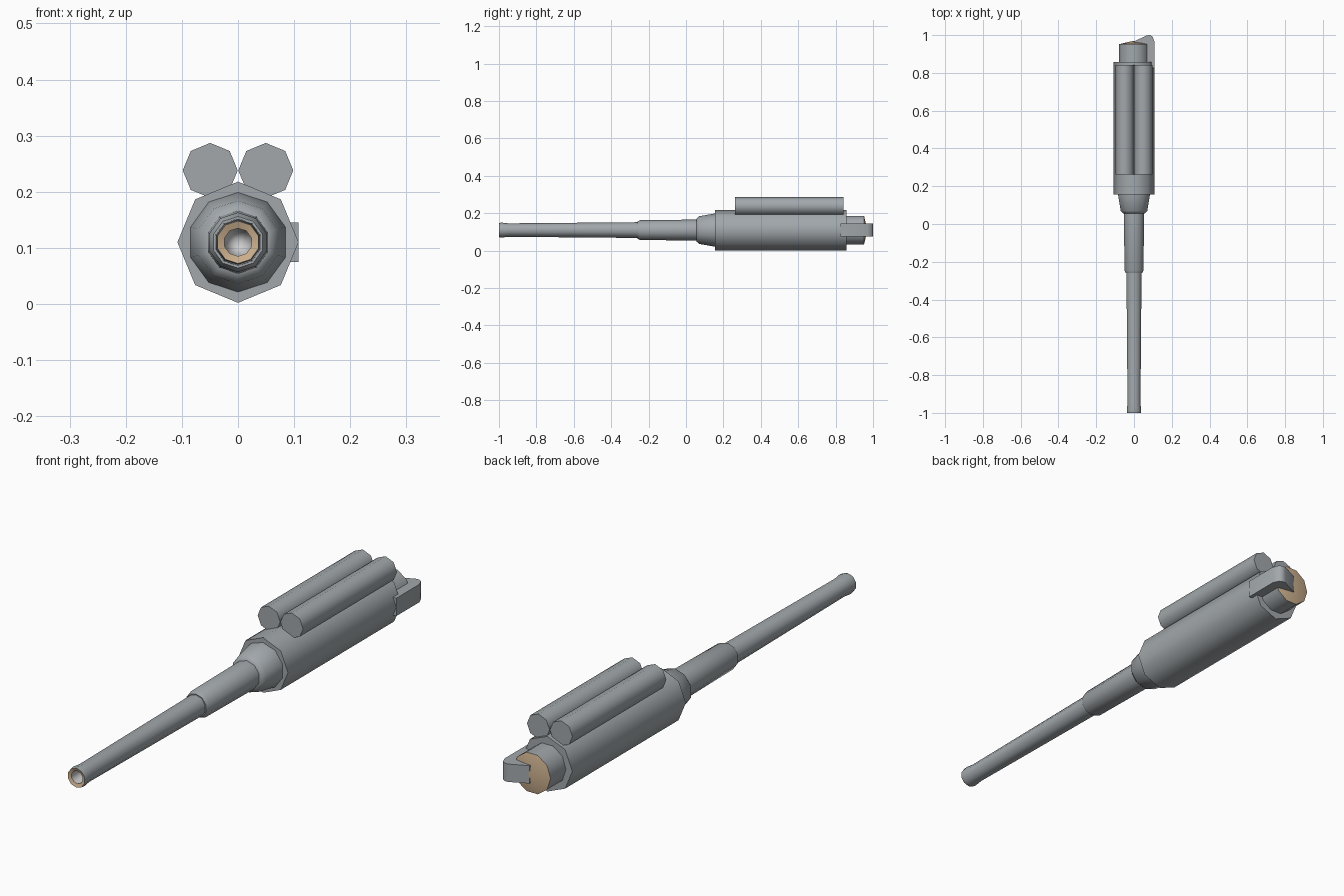
import bpy, bmesh, math

if "Cube" in bpy.data.objects:
    bpy.data.objects.remove(bpy.data.objects["Cube"])

CZ = 0.11  # height of the main axis


def material(name, color):
    m = bpy.data.materials.new(name)
    m.diffuse_color = color
    m.use_nodes = True
    m.node_tree.nodes["Principled BSDF"].inputs["Base Color"].default_value = m.diffuse_color
    return m


BRASS = material("brass", (0.60, 0.43, 0.27, 1))
PALE = material("pale_steel", (0.8, 0.8, 0.8, 1))


def finish(bm, name, angle):
    bmesh.ops.recalc_face_normals(bm, faces=bm.faces)
    me = bpy.data.meshes.new(name)
    bm.to_mesh(me)
    bm.free()
    me.shade_smooth()
    me.set_sharp_from_angle(angle=math.radians(angle))
    ob = bpy.data.objects.new(name, me)
    bpy.context.collection.objects.link(ob)
    return ob


def lathe(name, profile, sides, x=0, z=CZ, start=90, angle=50, mats=(), slots=None):
    """Revolve (y, radius) points around the y axis; radius 0 makes a tip."""
    bm = bmesh.new()
    rings = []
    for y, r in profile:
        n = sides if r > 0 else 1
        a = [math.radians(start) + 2 * math.pi * i / sides for i in range(n)]
        rings.append([bm.verts.new((x + r * math.cos(t), y, z + r * math.sin(t))) for t in a])
    for k, (p, q) in enumerate(zip(rings, rings[1:])):
        for i in range(sides):
            j = (i + 1) % sides
            if len(p) == 1:
                f = bm.faces.new((p[0], q[j], q[i]))
            elif len(q) == 1:
                f = bm.faces.new((p[i], p[j], q[0]))
            else:
                f = bm.faces.new((p[i], p[j], q[j], q[i]))
            f.material_index = slots.get(k, 0) if slots else 0
    for ring in (rings[0], rings[-1]):
        if len(ring) > 1:
            bm.faces.new(ring)
    ob = finish(bm, name, angle)
    for m in mats:
        ob.data.materials.append(m)
    return ob


steel = material("steel", (0.36, 0.39, 0.41, 1))

# Barrel with hollow muzzle, stepped sleeve and collar
lathe("barrel", [(-0.86, 0), (-0.91, 0.025), (-0.995, 0.025), (-1.0, 0.038),
                 (-0.985, 0.040), (-0.95, 0.036), (-0.26, 0.042), (-0.26, 0.046),
                 (-0.245, 0.053), (0.055, 0.056), (0.057, 0.062), (0.07, 0.074),
                 (0.157, 0.089), (0.2, 0.089)],
      10, angle=40, mats=(steel, BRASS, PALE), slots={0: 2, 1: 2, 2: 1})

# Main receiver body
lathe("body", [(0.155, 0.108), (0.857, 0.108)], 8, mats=(steel,))

# Recoil cylinders on top
for side, sx in (("left", -1), ("right", 1)):
    lathe("recoil_cylinder_" + side, [(0.262, 0.049), (0.843, 0.049)], 8,
          x=0.0495 * sx, z=0.238, mats=(steel,))

# Breech block with a shallow coloured cap
lathe("breech", [(0.80, 0.08), (0.952, 0.08), (0.970, 0)], 10, start=0, angle=40,
      mats=(steel, BRASS), slots={1: 1})

# Hooked breech lever on the right side
outline = [(0.0, 0.967), (0.07, 0.999), (0.085, 1.0), (0.098, 0.992), (0.108, 0.968),
           (0.108, 0.825), (0.063, 0.825), (0.063, 0.93), (0.05, 0.948), (0.0, 0.945)]
bm = bmesh.new()
face = bm.faces.new([bm.verts.new((x, y, 0.075)) for x, y in outline])
ext = bmesh.ops.extrude_face_region(bm, geom=[face])
bmesh.ops.translate(bm, vec=(0, 0, 0.07),
                    verts=[v for v in ext["geom"] if isinstance(v, bmesh.types.BMVert)])
finish(bm, "breech_lever", 40).data.materials.append(steel)
